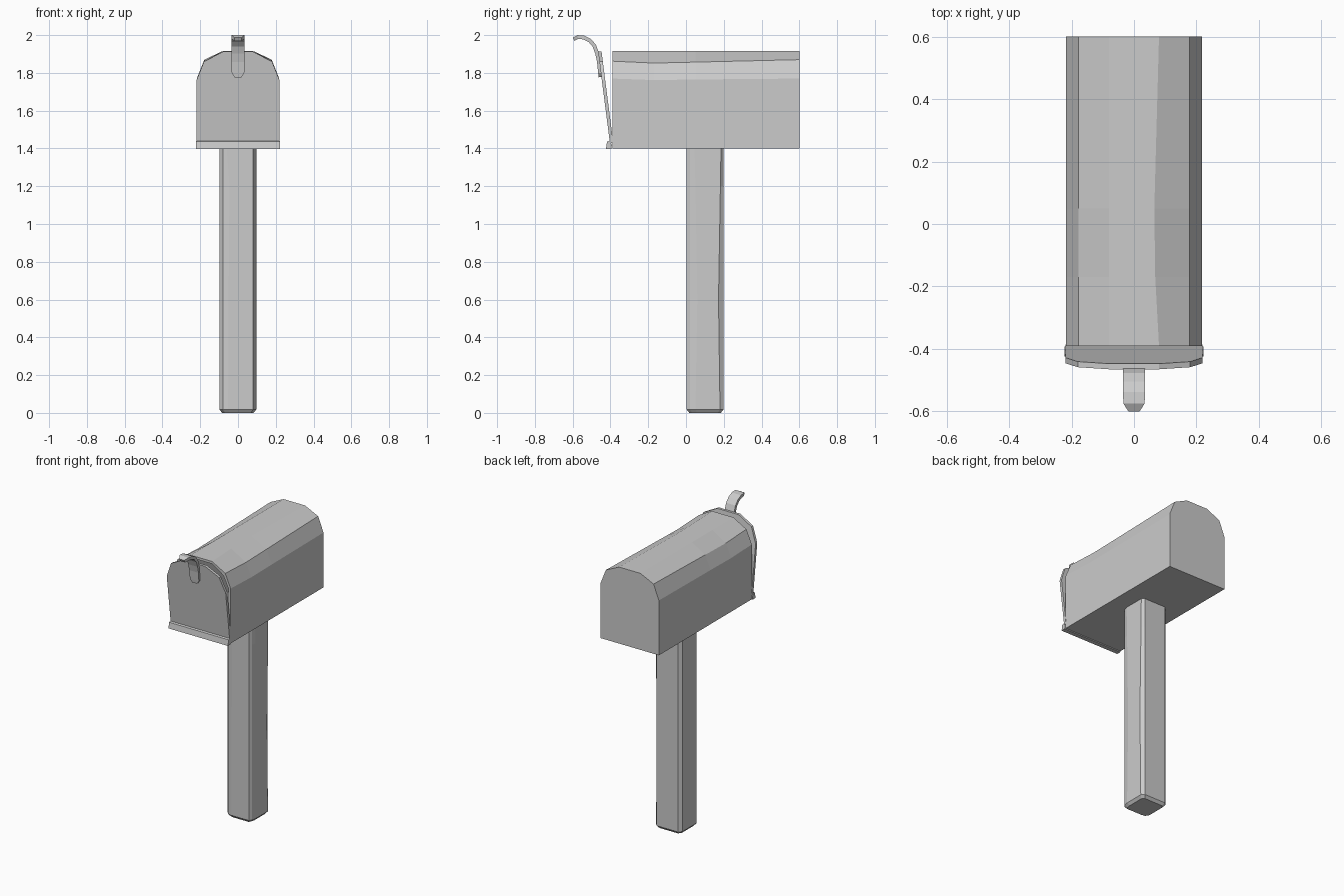
import bpy, bmesh
from mathutils import Vector

if "Cube" in bpy.data.objects:
    bpy.data.objects.remove(bpy.data.objects["Cube"])


def loft(name, rings):
    """Skin a closed solid through rings of equal point count."""
    bm = bmesh.new()
    loops = [[bm.verts.new(p) for p in ring] for ring in rings]
    n = len(loops[0])
    for a, b in zip(loops, loops[1:]):
        for i in range(n):
            j = (i + 1) % n
            bm.faces.new((a[i], a[j], b[j], b[i]))
    bm.faces.new(loops[0][::-1])
    bm.faces.new(loops[-1])
    bmesh.ops.recalc_face_normals(bm, faces=bm.faces[:])
    mesh = bpy.data.meshes.new(name)
    bm.to_mesh(mesh)
    bm.free()
    obj = bpy.data.objects.new(name, mesh)
    bpy.context.collection.objects.link(obj)
    return obj


def arch(w, bottom, side, shoulder, top, crown_r=0.08):
    """Box outline with a faceted rounded roof, in x and z."""
    return [(-w, bottom), (w, bottom), (w, side), (w - 0.04, shoulder),
            (crown_r, top), (-0.08, top), (-w + 0.04, shoulder), (-w, side)]


def at_y(profile, y):
    return [(x, y, z) for x, z in profile]


# Post: hewn timber with uneven corner chamfers and a bevelled foot
def post_ring(z, fl=-0.052, fr=0.05, br=0.18, scale=1.0):
    pts = [(-0.099, 0.03), (-0.08, 0.008), (fl, 0.003), (0.08, 0.003),
           (0.09, 0.02), (0.097, fr), (0.097, br), (0.08, 0.199),
           (-0.08, 0.199), (-0.099, 0.18)]
    return [(x * scale, 0.1 + (y - 0.1) * scale, z) for x, y in pts]


loft("post", [post_ring(0, scale=0.85), post_ring(0.018),
              post_ring(0.6, fl=-0.05, fr=0.06, br=0.172),
              post_ring(1.2, fl=-0.045, fr=0.05, br=0.182),
              post_ring(1.4, fl=-0.06, fr=0.045, br=0.185)])

# Box: hollow sheet-metal body, open at the front behind the door
inner = arch(0.203, 1.415, 1.763, 1.845, 1.9)
loft("mailbox_body", [
    at_y(arch(0.218, 1.4, 1.77, 1.87, 1.916), 0.6),
    at_y(arch(0.218, 1.4, 1.765, 1.857, 1.916, 0.065), 0.05),
    at_y(arch(0.218, 1.4, 1.762, 1.852, 1.916, 0.068), -0.17),
    at_y(arch(0.218, 1.4, 1.77, 1.862, 1.916), -0.39),
    at_y(inner, -0.39),
    at_y(inner, 0.585)])

# Door: thin panel leaning forward from its hinge
door = arch(0.22, 1.43, 1.76, 1.86, 1.912)


def lean(z):
    return -0.403 - 0.062 * (z - 1.43) / 0.482


loft("door", [[(x, lean(z) + t, z) for x, z in door] for t in (0, 0.018)])

# Hinge rail along the bottom of the door
rail = [(-0.424, 1.397), (-0.395, 1.397), (-0.392, 1.42),
        (-0.403, 1.44), (-0.418, 1.436)]
loft("hinge_rail", [[(x, y, z) for y, z in rail] for x in (-0.222, 0.222)])

# Handle: curved strap, each entry is y, z, half width
path = [(-0.452, 1.778, 0.018), (-0.455, 1.80, 0.033), (-0.461, 1.86, 0.035),
        (-0.471, 1.905, 0.035), (-0.486, 1.945, 0.035), (-0.51, 1.972, 0.035),
        (-0.54, 1.987, 0.035), (-0.573, 1.99, 0.034), (-0.595, 1.978, 0.018)]
rings = []
for i, (y, z, w) in enumerate(path):
    a, b = path[max(i - 1, 0)], path[min(i + 1, len(path) - 1)]
    d = Vector((b[0] - a[0], b[1] - a[1])).normalized()
    ny, nz = d.y * 0.01, -d.x * 0.01
    rings.append([(-w, y - ny, z - nz), (w, y - ny, z - nz),
                  (w, y + ny, z + nz), (-w, y + ny, z + nz)])
loft("door_handle", rings)
